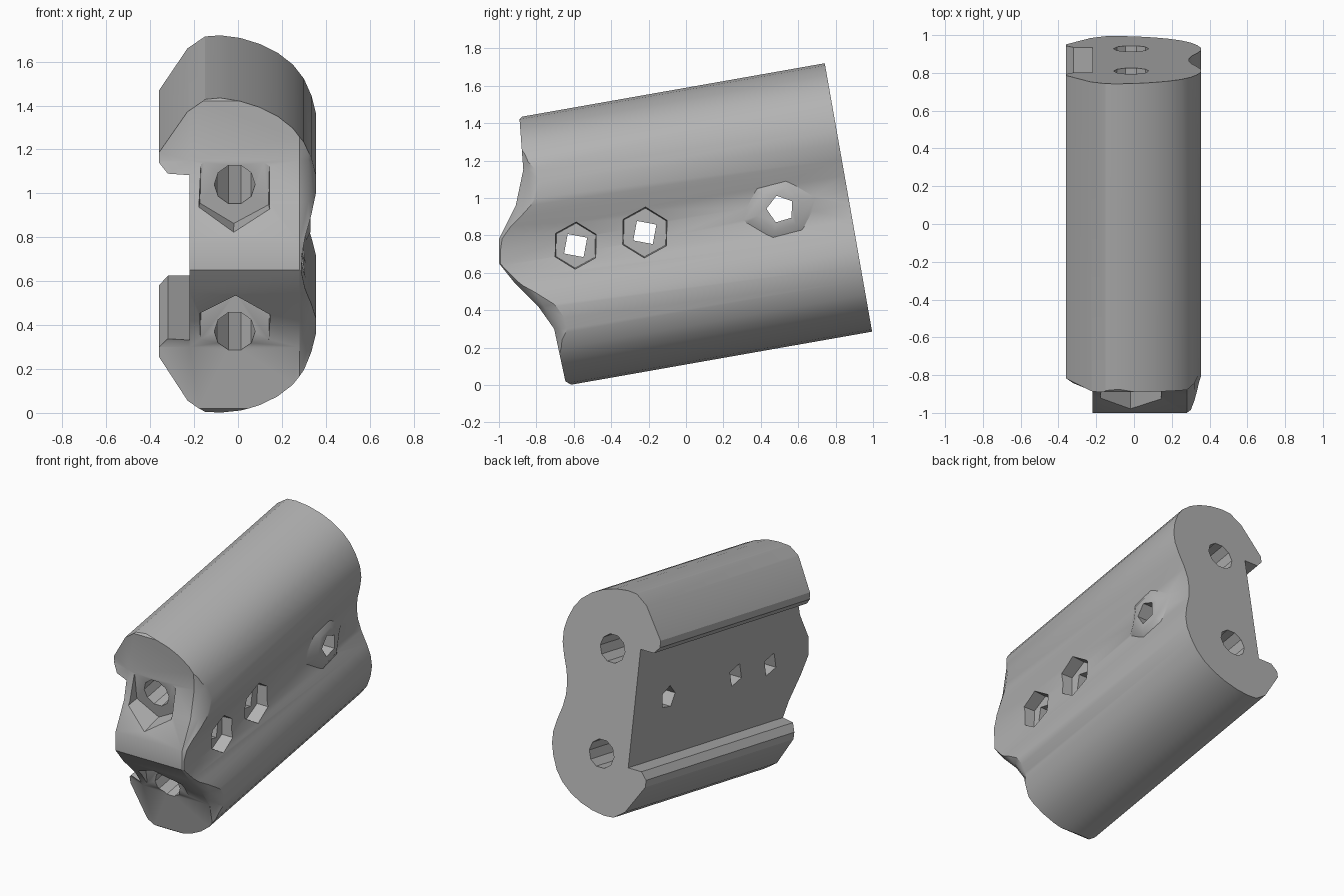
import bpy, bmesh
from math import radians, cos, sin, pi
from mathutils import Matrix, Vector

if "Cube" in bpy.data.objects:
    bpy.data.objects.remove(bpy.data.objects["Cube"])

grey = bpy.data.materials.new("plain grey")
grey.use_nodes = True
GREY = (0.45, 0.45, 0.45, 1)
grey.diffuse_color = GREY
grey.node_tree.nodes["Principled BSDF"].inputs["Base Color"].default_value = GREY

# Tilted frame: local y runs along the block, local z across its height
HEIGHT = 1.457
TILT = Matrix.Translation((0, 0.995, 0.285)) @ Matrix.Rotation(radians(10), 4, "X")


def loft(name, rings, matrix=Matrix()):
    """Solid through matching rings of points, capped at both ends."""
    bm = bmesh.new()
    rows = [[bm.verts.new(matrix @ Vector(p)) for p in ring] for ring in rings]
    n = len(rows[0])
    for a, b in zip(rows, rows[1:]):
        for i in range(n):
            j = (i + 1) % n
            bm.faces.new((a[i], a[j], b[j], b[i]))
    bm.faces.new(rows[0])
    bm.faces.new(rows[-1])
    bmesh.ops.recalc_face_normals(bm, faces=bm.faces)
    mesh = bpy.data.meshes.new(name)
    bm.to_mesh(mesh)
    bm.free()
    mesh.materials.append(grey)
    ob = bpy.data.objects.new(name, mesh)
    bpy.context.collection.objects.link(ob)
    return ob


def circle(axis, centre, at, radius, sides, turn=0.0):
    """Ring of points around the x axis or the y axis."""
    ring = []
    for k in range(sides):
        t = turn + 2 * pi * k / sides
        p, q = centre[0] + radius * cos(t), centre[1] + radius * sin(t)
        ring.append((at, p, q) if axis == "x" else (p, at, q))
    return ring


def combine(body, tool, operation):
    mod = body.modifiers.new(operation, "BOOLEAN")
    mod.operation = operation
    mod.solver = "EXACT"
    mod.object = tool
    bpy.context.view_layer.objects.active = body
    bpy.ops.object.modifier_apply(modifier=mod.name)
    bpy.data.objects.remove(tool)


# Block: mirrored half profile with a slot on one side and a waist on the other
half = [(-.22, .345), (-.32, .345), (-.36, .30), (-.36, .255), (-.23, .06),
        (-.15, .005), (-.08, 0), (.01, .012), (.1, .04), (.18, .08), (.25, .135),
        (.30, .2), (.335, .28), (.355, .36), (.355, .44), (.335, .52), (.305, .61),
        (.29, .69)]
profile = half + [(x, HEIGHT - v) for x, v in reversed(half)]
body = loft("slotted_block", [[(x, y, v) for x, v in profile] for y in (-2.1, 0)], TILT)

# Front end: nosed outline with chamfered flanks
nose = [(-.58, -.02), (-.645, .02), (-.705, .30), (-.79, .42), (-.92, .55), (-1, .65),
        (-1, .78), (-.91, .96), (-.87, 1.15), (-.89, 1.42), (-.86, 1.45)]
rear = [(-.86, 2), (1.3, 2), (1.3, -.3), (-.58, -.3)]
layers = [(-.45, .09), (-.22, 0), (.28, 0), (.32, .03), (.42, .22)]
outline = [[(x, y + shift, z) for y, z in nose + rear] for x, shift in layers]
combine(body, loft("front_cutter", outline), "INTERSECT")

# Shallow boss around the rear cross hole
boss = [circle("x", (.5, .94), x, r, 6, .3) for x, r in ((.1, .24), (.285, .21), (.33, .12))]
combine(body, loft("rear_boss", boss), "UNION")

# Long bores with hexagonal seats at the front
for v in (.385, 1.065):
    c = (-.015, v)
    seat = [circle("y", c, y, r, 6, .5) for y, r in ((-2.2, .22), (-1.69, .18))]
    combine(body, loft("seat_cutter", seat, TILT), "DIFFERENCE")
    bore = [circle("y", c, y, .093, 10) for y in (-2.2, .2)]
    combine(body, loft("bore_cutter", bore, TILT), "DIFFERENCE")

# Cross holes, the front two with hexagonal pockets
for c, sides, pocket in (((-.59, .745), 4, .14), ((-.22, .815), 4, .15), ((.505, .94), 5, 0)):
    if pocket:
        rings = [circle("x", c, x, r, 6, .5) for x, r in ((.5, pocket), (.22, pocket - .02))]
        combine(body, loft("pocket_cutter", rings), "DIFFERENCE")
    hole = [circle("x", c, x, .075, sides, .6) for x in (-.5, .5)]
    combine(body, loft("hole_cutter", hole), "DIFFERENCE")

# Smooth flanks, crisp edges
bpy.ops.object.select_all(action="DESELECT")
body.select_set(True)
bpy.context.view_layer.objects.active = body
bpy.ops.object.shade_smooth_by_angle(angle=radians(30))
